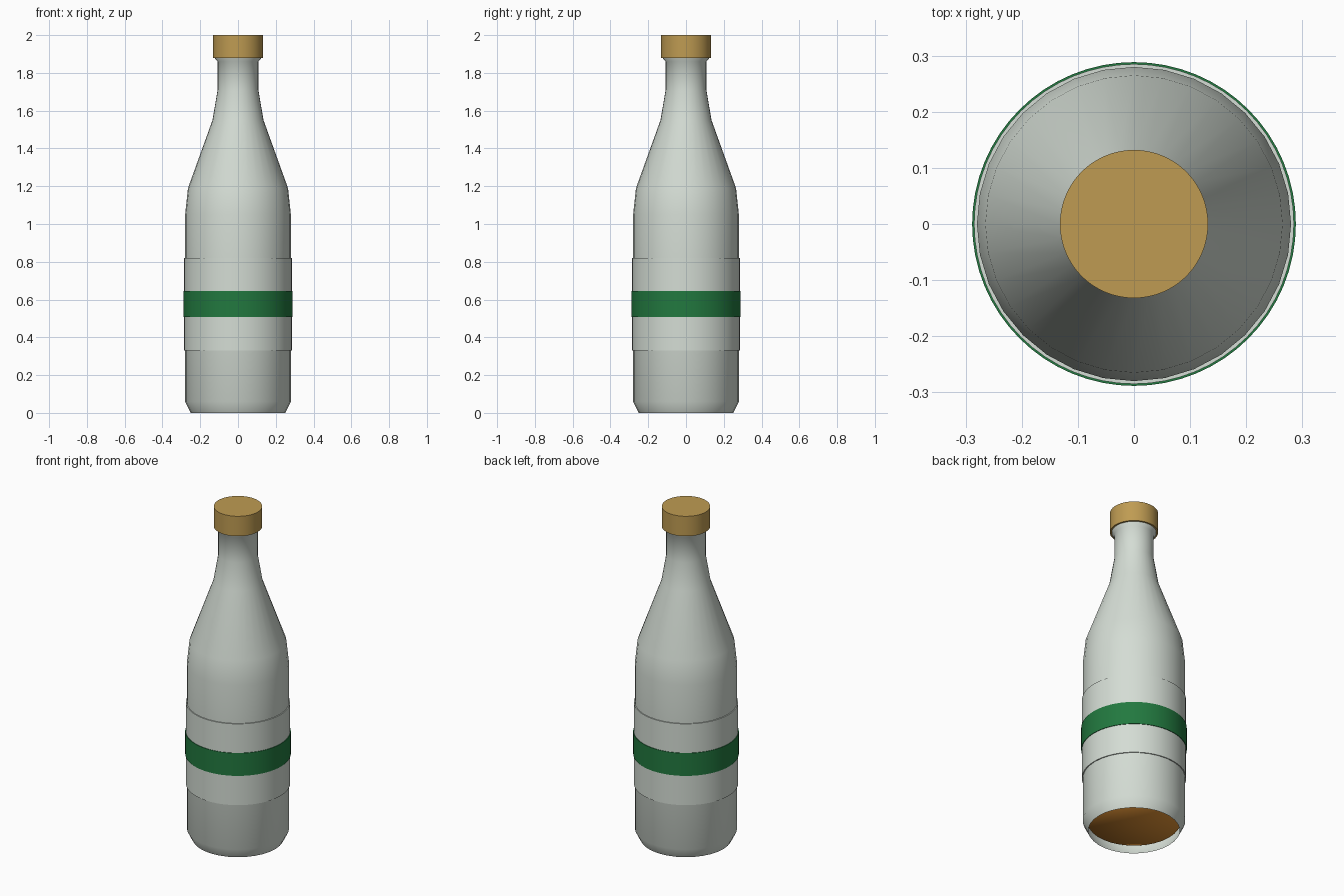
import bpy, bmesh, math

if "Cube" in bpy.data.objects:
    bpy.data.objects.remove(bpy.data.objects["Cube"])


def material(name, color):
    m = bpy.data.materials.new(name)
    m.diffuse_color = (*color, 1.0)
    m.use_nodes = True
    m.node_tree.nodes["Principled BSDF"].inputs["Base Color"].default_value = m.diffuse_color
    return m


glass = material("pale_glass", (0.66, 0.72, 0.66))
green = material("label_green", (0.016, 0.19, 0.05))
gold = material("cap_gold", (0.52, 0.33, 0.085))
amber = material("amber_liquid", (0.68, 0.26, 0.032))


def lathe(name, profile, sides, mat, angle):
    """Revolve (radius, z) points, listed from bottom to top, about z."""
    bm = bmesh.new()
    rings = []
    for r, z in profile:
        if r == 0:
            rings.append([bm.verts.new((0, 0, z))] * sides)
        else:
            rings.append([bm.verts.new((r * math.cos(2 * math.pi * i / sides),
                                        r * math.sin(2 * math.pi * i / sides), z))
                          for i in range(sides)])
    for low, high in zip(rings, rings[1:]):
        for i in range(sides):
            j = (i + 1) % sides
            corners = list(dict.fromkeys((low[i], low[j], high[j], high[i])))
            bm.faces.new(corners)
    mesh = bpy.data.meshes.new(name)
    bm.to_mesh(mesh)
    bm.free()
    mesh.materials.append(mat)
    ob = bpy.data.objects.new(name, mesh)
    bpy.context.collection.objects.link(ob)
    bpy.ops.object.select_all(action='DESELECT')
    ob.select_set(True)
    bpy.context.view_layer.objects.active = ob
    bpy.ops.object.shade_smooth_by_angle(angle=math.radians(angle))
    return ob


# Bottle shell, open underneath
lathe("bottle", [(0.25, 0), (0.28, 0.06), (0.28, 1.05), (0.265, 1.19),
                 (0.135, 1.55), (0.108, 1.71), (0.108, 1.86),
                 (0.122, 1.876), (0.122, 1.95)], 32, glass, 70)

# Liquid inside, seen through the base
lathe("liquid", [(0, 0.035), (0.252, 0.05), (0.265, 0.07), (0.265, 1.02),
                 (0.25, 1.15), (0, 1.15)], 32, amber, 100)

# Wrapped label and its green stripe
lathe("label", [(0.272, 0.33), (0.285, 0.33), (0.285, 0.82), (0.272, 0.82)], 64, glass, 30)
lathe("label_stripe", [(0.28, 0.508), (0.2885, 0.508), (0.2885, 0.645), (0.28, 0.645)],
      64, green, 30)

# Cap
lathe("cap", [(0, 1.88), (0.132, 1.88), (0.132, 2.0), (0, 2.0)], 64, gold, 30)
